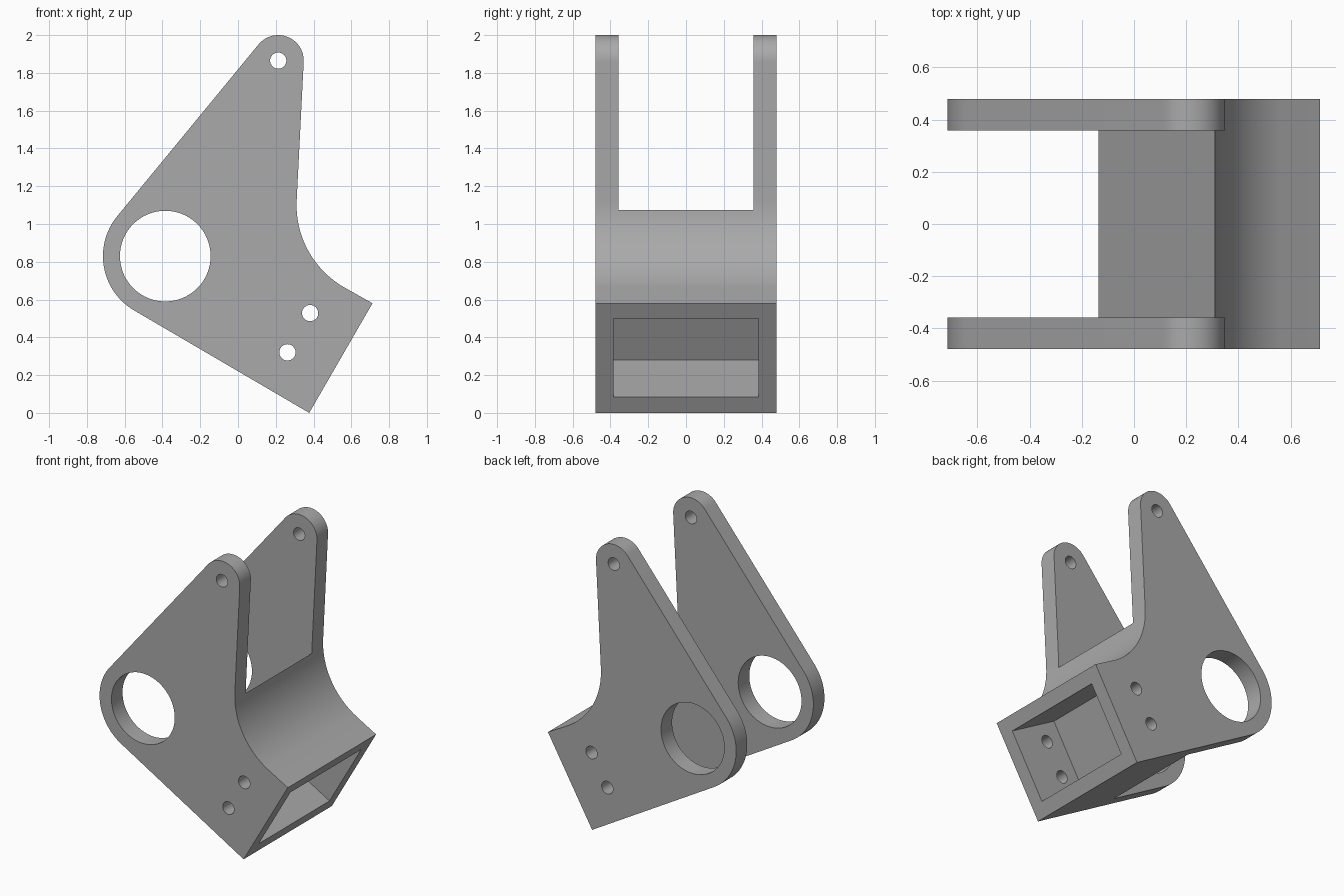
import bpy
import bmesh
from math import cos, sin, radians, pi

if "Cube" in bpy.data.objects:
    bpy.data.objects.remove(bpy.data.objects["Cube"], do_unlink=True)

GREY = (0.4, 0.4, 0.4, 1.0)
grey = bpy.data.materials.new("plain grey")
grey.use_nodes = True
grey.diffuse_color = GREY
grey.node_tree.nodes["Principled BSDF"].inputs["Base Color"].default_value = GREY

HALF_WIDTH, PLATE = 0.478, 0.12
SLANT = radians(30)


def arc(centre, radius, start, end, steps):
    """Points along an arc, angles in degrees."""
    angles = [radians(start + (end - start) * i / steps) for i in range(steps + 1)]
    return [(centre[0] + radius * cos(a), centre[1] + radius * sin(a)) for a in angles]


def socket_point(depth, height):
    """Point in the slanted socket frame: depth from the open end, height above its lower edge."""
    return (0.377 - depth * cos(SLANT) + height * sin(SLANT),
            depth * sin(SLANT) + height * cos(SLANT))


def socket_box(d0, d1, h0, h1):
    return [socket_point(d, h) for d, h in ((d0, h0), (d1, h0), (d1, h1), (d0, h1))]


def prism(name, profile, half):
    """Extrude an x-z profile evenly to both sides of y = 0."""
    bm = bmesh.new()
    face = bm.faces.new([bm.verts.new((x, -half, z)) for x, z in profile])
    new = bmesh.ops.extrude_face_region(bm, geom=[face])["geom"]
    verts = [g for g in new if isinstance(g, bmesh.types.BMVert)]
    bmesh.ops.translate(bm, verts=verts, vec=(0, 2 * half, 0))
    bmesh.ops.recalc_face_normals(bm, faces=bm.faces)
    mesh = bpy.data.meshes.new(name)
    bm.to_mesh(mesh)
    bm.free()
    mesh.materials.append(grey)
    obj = bpy.data.objects.new(name, mesh)
    bpy.context.collection.objects.link(obj)
    return obj


# Side outline: socket end, concave throat, rounded tip, rounded pivot lobe
tip, lobe, throat = (0.213, 1.865), (-0.382, 0.83), (0.812, 1.1)
outline = [socket_point(0, 0), socket_point(0, 0.67)]
outline += arc(throat, 0.502, 240, 177, 24)
outline += arc(tip, 0.135, -3, 140.5, 28)
outline += arc(lobe, 0.333, 140.5, 240, 28)
bracket = prism("bracket_body", outline, HALF_WIDTH)

# Gap between the arms, socket pocket and the through holes
cutters = [
    prism("arm_gap_cutter", socket_box(0.595, 3, -1, 2), HALF_WIDTH - PLATE),
    prism("socket_cutter", socket_box(-0.2, 0.39, 0.097, 0.577), 0.383),
]
holes = {
    "pivot": ((-0.385, 0.83), 0.24, 64),
    "tip": (tip, 0.043, 32),
    "upper_pin": (socket_point(0.26, 0.46), 0.043, 32),
    "lower_pin": (socket_point(0.26, 0.22), 0.043, 32),
}
for name, (centre, radius, sides) in holes.items():
    ring = arc(centre, radius, 0, 360, sides)[:-1]
    cutters.append(prism(name + "_hole_cutter", ring, 1))

# Apply the cuts and remove the cutters
bpy.ops.object.select_all(action="DESELECT")
bpy.context.view_layer.objects.active = bracket
bracket.select_set(True)
for cutter in cutters:
    cutter.hide_render = True
    cut = bracket.modifiers.new(cutter.name, "BOOLEAN")
    cut.operation, cut.solver, cut.object = "DIFFERENCE", "EXACT", cutter
    bpy.ops.object.modifier_apply(modifier=cut.name)
    bpy.data.objects.remove(cutter, do_unlink=True)

bpy.ops.object.shade_smooth_by_angle(angle=pi / 6)
